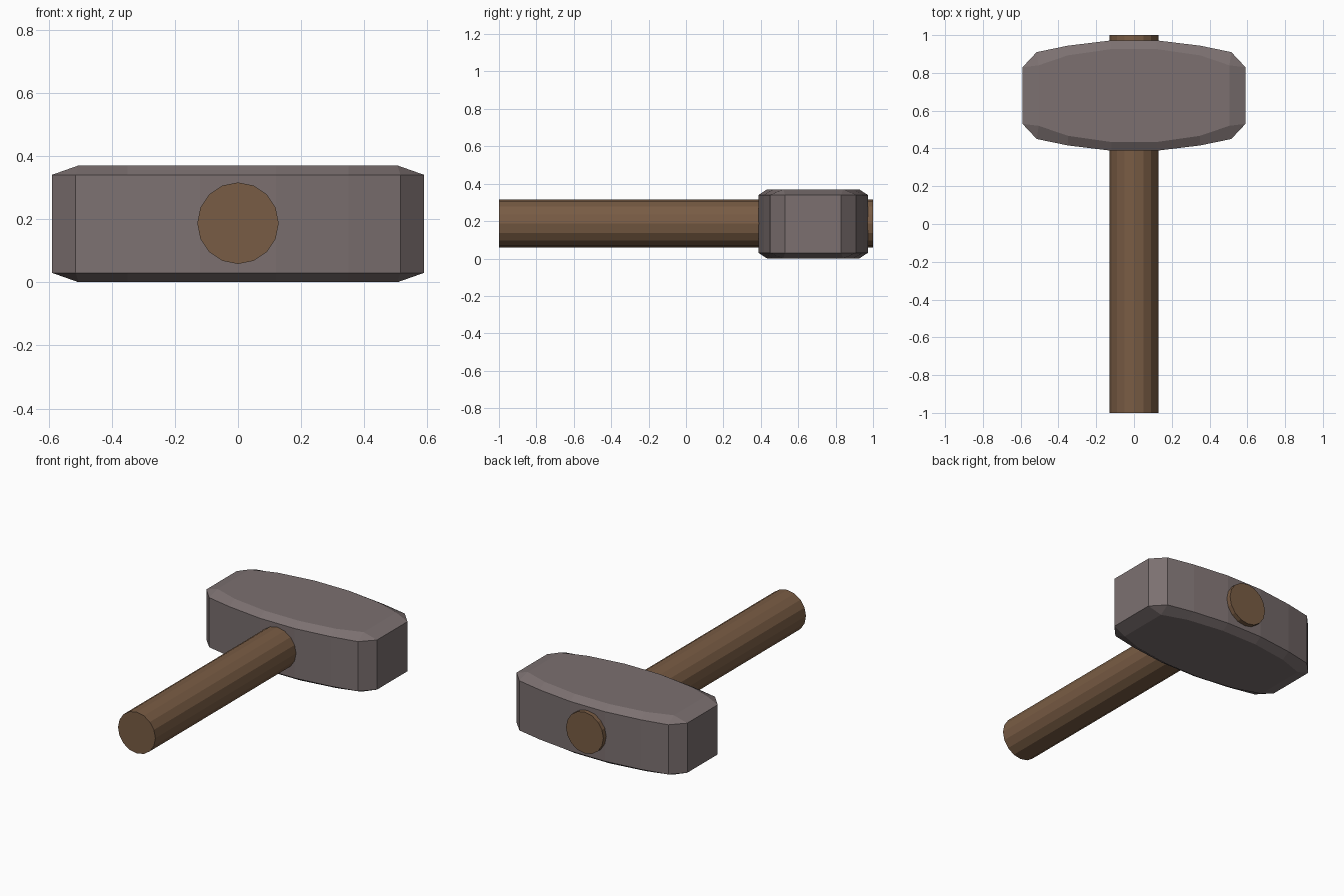
import bpy
import bmesh
from math import pi

cube = bpy.data.objects.get("Cube")
if cube:
    bpy.data.objects.remove(cube, do_unlink=True)


def make_material(name, color):
    mat = bpy.data.materials.new(name)
    mat.use_nodes = True
    mat.diffuse_color = color
    mat.node_tree.nodes["Principled BSDF"].inputs["Base Color"].default_value = color
    return mat


iron = make_material("grey iron", (0.20, 0.163, 0.163, 1))
wood = make_material("brown wood", (0.19, 0.107, 0.058, 1))


def mirrored_outline(quarter):
    """Turn one quarter of an outline into a closed counter-clockwise loop."""
    right = [(x, -y) for x, y in reversed(quarter)] + quarter
    return right + [(-x, -y) for x, y in right]


# Hammer head: barrel-shaped block with bevelled top and bottom rims
HEAD_Y = 0.68
rim = mirrored_outline([(0.59, 0.15), (0.515, 0.23), (0.35, 0.264), (0.12, 0.292)])
# The cap outline has one corner where the rim has a chamfer
cap = mirrored_outline([(0.505, 0.16), (0.505, 0.16), (0.35, 0.213), (0.12, 0.246)])

bm = bmesh.new()
rings = [
    [bm.verts.new((x, y + HEAD_Y, z)) for x, y in outline]
    for outline, z in ((cap, 0), (rim, 0.03), (rim, 0.34), (cap, 0.37))
]
bm.faces.new(rings[0][::-1])
bm.faces.new(rings[-1])
for low, high in zip(rings, rings[1:]):
    for i in range(len(low)):
        j = (i + 1) % len(low)
        bm.faces.new((low[i], low[j], high[j], high[i]))
bmesh.ops.remove_doubles(bm, verts=bm.verts, dist=0.001)
bmesh.ops.recalc_face_normals(bm, faces=bm.faces)
mesh = bpy.data.meshes.new("hammer_head")
bm.to_mesh(mesh)
bm.free()
mesh.materials.append(iron)
head = bpy.data.objects.new("hammer_head", mesh)
bpy.context.collection.objects.link(head)

# Handle: faceted round shaft passing through the head
bpy.ops.mesh.primitive_cylinder_add(
    vertices=16, radius=0.129, depth=2, location=(0, 0, 0.187), rotation=(pi / 2, 0, 0)
)
handle = bpy.context.object
handle.name = "handle"
handle.data.materials.append(wood)
